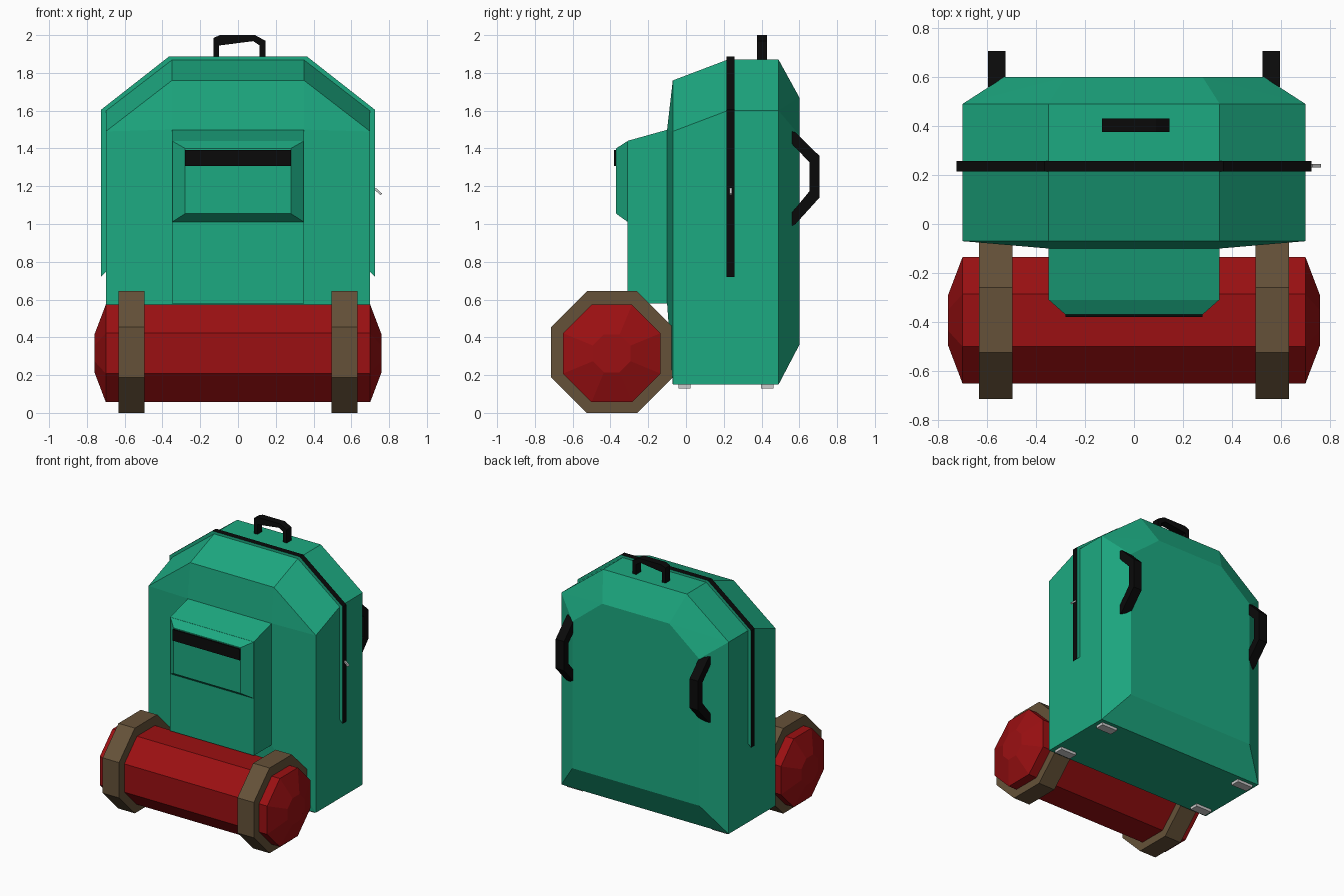
import bpy, bmesh, math
from mathutils import Matrix

if "Cube" in bpy.data.objects:
    bpy.data.objects.remove(bpy.data.objects["Cube"])


def material(name, rgb):
    m = bpy.data.materials.new(name)
    m.diffuse_color = (*rgb, 1)
    m.use_nodes = True
    m.node_tree.nodes["Principled BSDF"].inputs["Base Color"].default_value = m.diffuse_color
    return m


GREEN = material("green_canvas", (0.012, 0.40, 0.22))
BLACK = material("black_webbing", (0.003, 0.003, 0.003))
RED = material("red_blanket", (0.33, 0.005, 0.006))
BROWN = material("brown_leather", (0.13, 0.083, 0.04))


def finish(name, bm, *mats):
    bmesh.ops.recalc_face_normals(bm, faces=bm.faces)
    me = bpy.data.meshes.new(name)
    bm.to_mesh(me)
    bm.free()
    for m in mats:
        me.materials.append(m)
    ob = bpy.data.objects.new(name, me)
    bpy.context.collection.objects.link(ob)
    return ob


def hull(name, points, mat):
    """Convex solid, points given for +x and mirrored to -x."""
    bm = bmesh.new()
    for x, y, z in points:
        for s in (1, -1):
            bm.verts.new((s * x, y, z))
    bmesh.ops.convex_hull(bm, input=bm.verts)
    bmesh.ops.dissolve_limit(bm, angle_limit=0.01, verts=bm.verts, edges=bm.edges)
    return finish(name, bm, mat)


def prism(name, profile, place, lo, hi, *mats):
    """Extrude a 2D profile; place(a, b, depth) gives the 3D point."""
    bm = bmesh.new()
    rings = [[bm.verts.new(place(a, b, d)) for a, b in profile] for d in (lo, hi)]
    for r in rings:
        bm.faces.new(r).material_index = len(mats) - 1
    n = len(profile)
    for i in range(n):
        j = (i + 1) % n
        bm.faces.new((rings[0][i], rings[0][j], rings[1][j], rings[1][i]))
    return finish(name, bm, *mats)


def box(name, centre, size, mat=None, rot=0):
    bm = bmesh.new()
    bmesh.ops.create_cube(bm, size=1, matrix=Matrix.Translation(centre)
                          @ Matrix.Rotation(rot, 4, 'Y') @ Matrix.Diagonal((*size, 1)))
    return finish(name, bm, *([mat] if mat else []))


def octagon_lathe(name, sections, y, z, mat):
    """Eight-sided solid along x from (x, apothem) sections."""
    bm = bmesh.new()
    rings = []
    for x, apothem in sections:
        r = apothem / math.cos(math.pi / 8)
        rings.append([bm.verts.new((x, y + r * math.cos((i + .5) * math.pi / 4),
                                    z + r * math.sin((i + .5) * math.pi / 4)))
                      for i in range(8)])
    for p, q in zip(rings, rings[1:]):
        for i in range(8):
            j = (i + 1) % 8
            bm.faces.new((p[i], p[j], q[j], q[i]))
    bm.faces.new(rings[0])
    bm.faces.new(rings[-1])
    return finish(name, bm, mat)


def xz(a, b, d):
    return (a, d, b)


def yz(a, b, d):
    return (d, a, b)


# main bag: chamfered outline lofted from bulged front to inset back
def outline(y, low, shoulder, top, w=.70, w_top=.35):
    return [(w, y, low), (w, y, shoulder), (w_top, y, top)]


hull("bag_body",
     [(.35, -.10, .58), (.35, -.10, 1.50)]
     + outline(-.07, .15, 1.49, 1.76)
     + outline(.22, .15, 1.60, 1.87)
     + outline(.49, .15, 1.60, 1.87)
     + outline(.60, .36, 1.47, 1.67, .53, .28), GREEN)

# front pocket with raised flap and black trim
hull("front_pocket", [(.35, -.095, .58), (.35, -.095, 1.50),
                      (.35, -.31, .58), (.35, -.31, 1.44)], GREEN)
hull("pocket_flap", [(.35, -.308, 1.01), (.35, -.308, 1.44),
                     (.28, -.37, 1.055), (.28, -.37, 1.40)], GREEN)
box("pocket_trim", (0, -.37, 1.35), (.56, .02, .085), BLACK)

# zip band over the top, green edges with black outer face
half = [(.725, .72), (.725, 1.605), (.365, 1.887)]
inner = [(.695, .75), (.695, 1.595), (.345, 1.862)]
right = half + [(-x, z) for x, z in reversed(half)]
left = [(-x, z) for x, z in inner] + list(reversed(inner))
prism("zip_band", right + left, xz, .215, .258, BLACK, GREEN)
box("zip_pull", (.742, .237, 1.172), (.045, .014, .012), rot=math.radians(42))

# top carry handle
prism("top_handle",
      [(-.13, 1.86), (-.13, 1.985), (-.095, 2.0), (.09, 2.0), (.145, 1.97), (.145, 1.86),
       (.115, 1.86), (.115, 1.945), (.08, 1.968), (-.10, 1.945), (-.10, 1.86)],
      xz, .375, .43, BLACK)

# bent shoulder straps on the back, and feet under the bag
strap = [(.56, 1.49), (.58, 1.485), (.707, 1.36), (.707, 1.14), (.58, 1.0), (.56, .99),
         (.56, 1.06), (.655, 1.175), (.655, 1.325), (.56, 1.425)]
for side, s in (("right", 1), ("left", -1)):
    prism("shoulder_strap_" + side, strap, yz, s * .525, s * .595, BLACK)
    for end, y in (("front", -.008), ("back", .43)):
        box(f"foot_{end}_{side}", (s * .605, y, .142), (.13, .066, .024))

# rolled blanket with tapered ends and two octagonal straps
octagon_lathe("bedroll", [(-.76, .10), (-.70, .258), (.70, .258), (.76, .10)],
              -.393, .315, RED)
for side, s in (("right", 1), ("left", -1)):
    octagon_lathe("roll_strap_" + side, [(s * .495, .322), (s * .632, .322)],
                  -.392, .322, BROWN)
